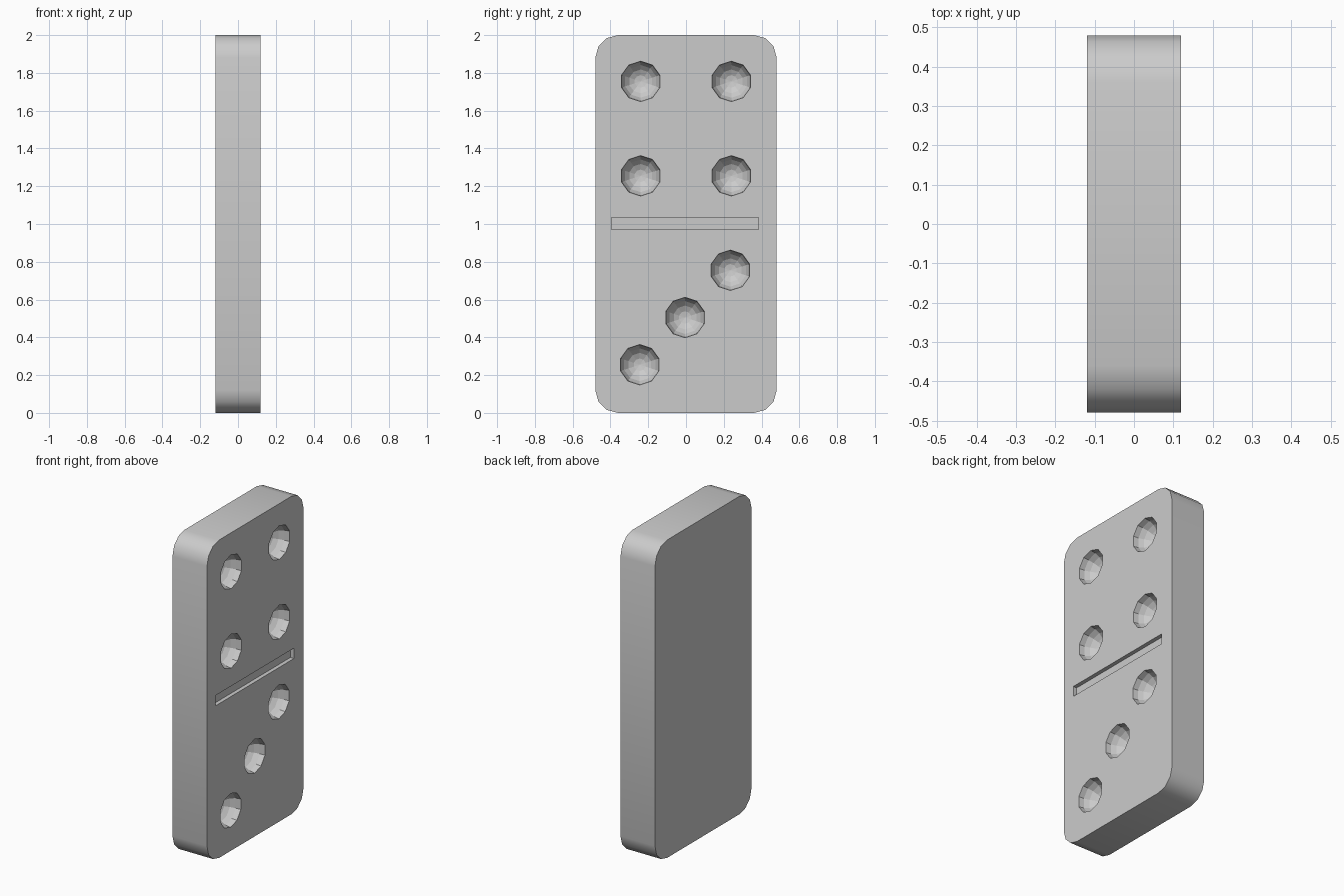
import bpy, bmesh
from math import cos, sin, pi, radians
from mathutils import Matrix

if "Cube" in bpy.data.objects:
    bpy.data.objects.remove(bpy.data.objects["Cube"])

W, H, T, R = 0.48, 2.0, 0.12, 0.12   # half width, height, half thickness, corner radius


def make_object(name, bm):
    mesh = bpy.data.meshes.new(name)
    bmesh.ops.recalc_face_normals(bm, faces=bm.faces)
    bm.to_mesh(mesh)
    bm.free()
    ob = bpy.data.objects.new(name, mesh)
    bpy.context.collection.objects.link(ob)
    return ob


# Tile body: rounded rectangle (three segments per corner) extruded along x
outline = []
for k, (y, z) in enumerate([(W - R, H - R), (R - W, H - R), (R - W, R), (W - R, R)]):
    for i in range(4):
        a = k * pi / 2 + i * pi / 6
        outline.append((y + R * cos(a), z + R * sin(a)))
bm = bmesh.new()
face = bm.faces.new([bm.verts.new((-T, y, z)) for y, z in outline])
ext = bmesh.ops.extrude_face_region(bm, geom=[face], use_keep_orig=True)
bmesh.ops.translate(bm, vec=(2 * T, 0, 0),
                    verts=[g for g in ext["geom"] if isinstance(g, bmesh.types.BMVert)])
tile = make_object("domino_tile", bm)
bpy.context.view_layer.objects.active = tile
tile.select_set(True)
bpy.ops.object.shade_smooth_by_angle(angle=radians(31))

# Cutter: faceted ball for each pip, plus a bar for the centre groove
pips = [(-0.24, 1.755), (0.24, 1.755), (-0.24, 1.255), (0.24, 1.255),
        (0.235, 0.755), (-0.005, 0.505), (-0.245, 0.255)]
bm = bmesh.new()
for y, z in pips:
    turn = Matrix.Rotation(pi / 2, 4, 'Y') @ Matrix.Rotation(pi / 2, 4, 'Z')
    bmesh.ops.create_uvsphere(bm, u_segments=10, v_segments=10, radius=0.107,
                              matrix=Matrix.Translation((T, y, z)) @ turn)
bmesh.ops.create_cube(bm, size=1, matrix=Matrix.Translation((T, -0.005, 1.0025))
                      @ Matrix.Diagonal((0.05, 0.78, 0.065, 1)))
cutter = make_object("pip_cutter", bm)
cutter.hide_render = True

# Carve the pips and groove into the front of the tile
mod = tile.modifiers.new("carve", 'BOOLEAN')
mod.operation = 'DIFFERENCE'
mod.solver = 'EXACT'
mod.object = cutter
bpy.ops.object.modifier_apply(modifier=mod.name)
bpy.data.objects.remove(cutter)
